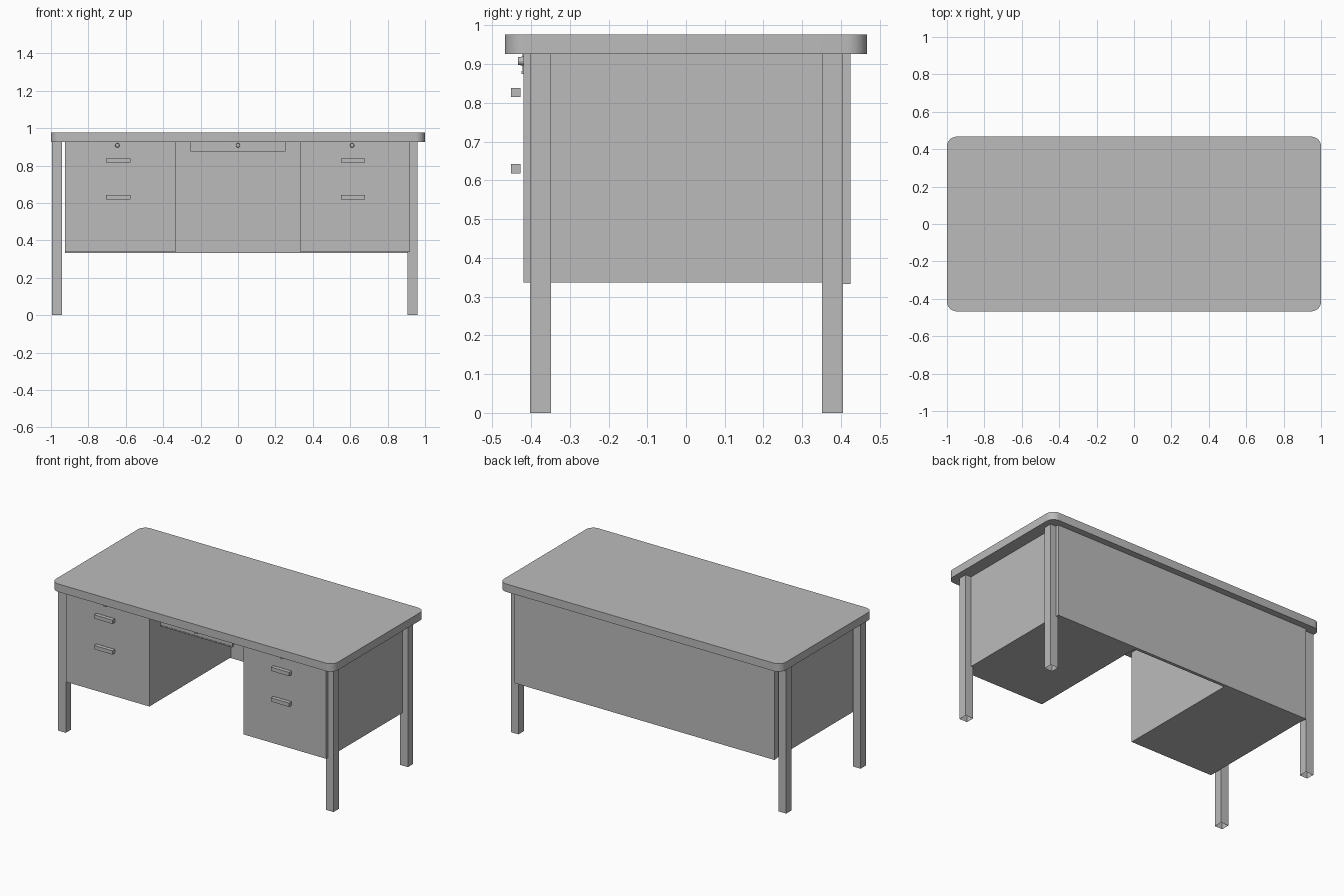
import bpy, bmesh, math
from mathutils import Matrix, Vector

cube = bpy.data.objects.get("Cube")
if cube:
    bpy.data.objects.remove(cube, do_unlink=True)

# One painted grey finish
grey = bpy.data.materials.new("grey_paint")
grey.use_nodes = True
GREY = (0.5, 0.5, 0.5, 1)
grey.diffuse_color = GREY
grey.node_tree.nodes["Principled BSDF"].inputs["Base Color"].default_value = GREY


def finish(name, bm):
    mesh = bpy.data.meshes.new(name)
    bm.to_mesh(mesh)
    bm.free()
    mesh.materials.append(grey)
    obj = bpy.data.objects.new(name, mesh)
    bpy.context.collection.objects.link(obj)
    return obj


def box_mesh(x, y, z):
    """Box from (min, max) ranges on each axis."""
    bm = bmesh.new()
    size = Vector([r[1] - r[0] for r in (x, y, z)])
    mid = Vector([(r[0] + r[1]) / 2 for r in (x, y, z)])
    scale = Matrix.Diagonal((size.x, size.y, size.z, 1))
    bmesh.ops.create_cube(bm, size=1, matrix=Matrix.Translation(mid) @ scale)
    return bm


def box(name, x, y, z):
    return finish(name, box_mesh(x, y, z))


UNDERSIDE = 0.926
FRONT = -0.42
BOTTOM = 0.335

# Desktop with rounded corners
bm = box_mesh((-1, 1), (-0.467, 0.467), (UNDERSIDE, 0.977))
corners = [e for e in bm.edges if abs(e.verts[0].co.z - e.verts[1].co.z) > 0.01]
bmesh.ops.bevel(bm, geom=corners, offset=0.052, segments=8, profile=0.5, affect='EDGES')
top = finish("desktop", bm)
bpy.context.view_layer.objects.active = top
top.select_set(True)
bpy.ops.object.shade_smooth_by_angle(angle=math.radians(35))
top.select_set(False)

# Square tube legs, open at the foot
for side, x in (("right", (-0.995, -0.94)), ("left", (0.905, 0.96))):
    for end, y in (("front", (-0.403, -0.349)), ("back", (0.351, 0.405))):
        bm = box_mesh(x, y, (0, UNDERSIDE))
        foot = [f for f in bm.faces if f.calc_center_median().z < 0.01]
        bmesh.ops.delete(bm, geom=foot, context='FACES_ONLY')
        finish(f"{end}_{side}_leg", bm)

# Drawer pedestals
for side, x in (("right", (-0.925, -0.335)), ("left", (0.333, 0.92))):
    box(side + "_pedestal", x, (FRONT, 0.405), (BOTTOM + 0.002, UNDERSIDE))

# Back panel
box("back_panel", (-0.925, 0.92), (0.405, 0.425), (BOTTOM - 0.002, UNDERSIDE))

# Centre drawer: body and front with a small lip
box("centre_drawer", (-0.25, 0.25), (-0.41, 0.1), (0.882, UNDERSIDE))
box("centre_drawer_front", (-0.255, 0.255), (FRONT - 0.002, -0.41), (0.875, UNDERSIDE))
box("centre_drawer_lip", (-0.255, 0.255), (-0.425, FRONT), (0.875, 0.882))

# Drawer handles
for side, x in (("right", -0.64), ("left", 0.615)):
    for level, z in (("upper", 0.827), ("lower", 0.63)):
        box(f"{side}_{level}_handle", (x - 0.065, x + 0.065), (-0.452, -0.427), (z - 0.012, z + 0.012))

# Round locks
for side, x in (("right", -0.645), ("centre", 0), ("left", 0.61)):
    bm = bmesh.new()
    turn = Matrix.Translation((x, -0.426, 0.908)) @ Matrix.Rotation(math.pi / 2, 4, 'X')
    bmesh.ops.create_cone(bm, cap_ends=True, segments=16, radius1=0.012, radius2=0.01, depth=0.014, matrix=turn)
    finish(side + "_lock", bm)
